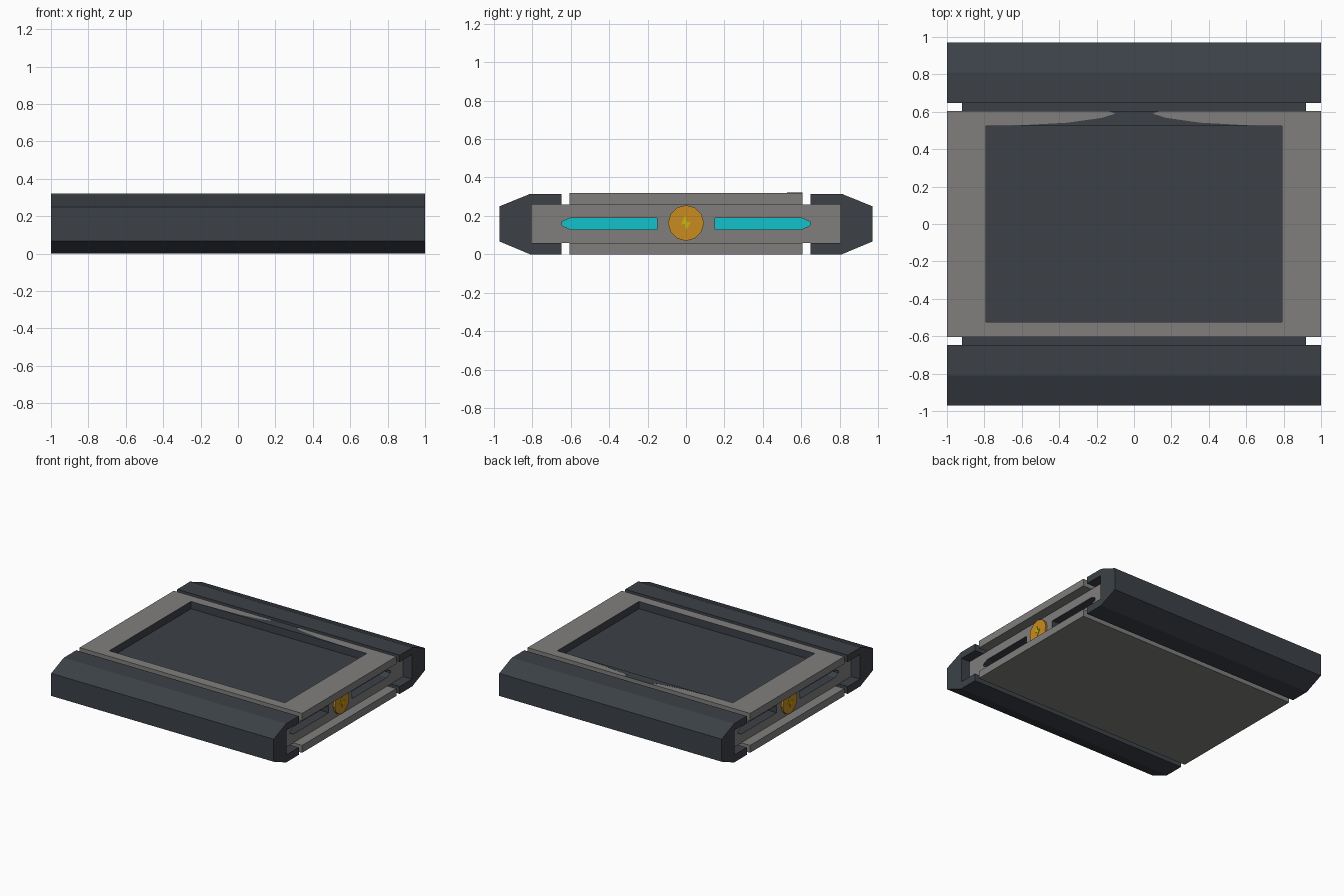
import bpy, bmesh, math

if "Cube" in bpy.data.objects:
    bpy.data.objects.remove(bpy.data.objects["Cube"])


def material(name, rgb):
    m = bpy.data.materials.new(name)
    m.diffuse_color = (*rgb, 1)
    m.use_nodes = True
    m.node_tree.nodes["Principled BSDF"].inputs["Base Color"].default_value = m.diffuse_color
    return m


DARK = material("dark slate", (0.045, 0.053, 0.064))
GRAY = material("mid gray", (0.216, 0.212, 0.208))
CYAN = material("cyan", (0.006, 0.54, 0.60))
ORANGE = material("orange", (0.58, 0.26, 0.014))
YELLOW = material("yellow", (0.58, 0.48, 0.005))


def prism(name, pts, axis, lo, hi, *mats):
    """Extrude an outline: (y, z) points along x, or (x, y) points along z."""
    place = (lambda a, b, t: (t, a, b)) if axis == 'x' else (lambda a, b, t: (a, b, t))
    bm = bmesh.new()
    low = [bm.verts.new(place(a, b, lo)) for a, b in pts]
    high = [bm.verts.new(place(a, b, hi)) for a, b in pts]
    bm.faces.new(low)
    bm.faces.new(high)
    n = len(pts)
    for i in range(n):
        j = (i + 1) % n
        bm.faces.new((low[i], low[j], high[j], high[i]))
    bmesh.ops.recalc_face_normals(bm, faces=bm.faces)
    me = bpy.data.meshes.new(name)
    bm.to_mesh(me)
    bm.free()
    for m in mats:
        me.materials.append(m)
    ob = bpy.data.objects.new(name, me)
    bpy.context.collection.objects.link(ob)
    return ob


def rect(a0, a1, b0, b1):
    return [(a0, b0), (a1, b0), (a1, b1), (a0, b1)]


def cut(ob, cutter):
    cutter.hide_render = True
    mod = ob.modifiers.new("cut", 'BOOLEAN')
    mod.operation = 'DIFFERENCE'
    mod.solver = 'EXACT'
    mod.object = cutter
    bpy.context.view_layer.objects.active = ob
    bpy.ops.object.modifier_apply(modifier=mod.name)
    bpy.data.objects.remove(cutter)


def paint(ob, rule):
    for p in ob.data.polygons:
        p.material_index = rule(p.center, p.normal)


# C-shaped side rails
for s, side in ((-1, "front"), (1, "back")):
    outline = [(0.648, 0.315), (0.81, 0.315), (0.97, 0.25), (0.97, 0.067),
               (0.81, 0), (0.648, 0), (0.648, 0.06), (0.805, 0.06),
               (0.805, 0.26), (0.648, 0.26)]
    prism(side + "_rail", [(s * y, z) for y, z in outline], 'x', -1, 1, DARK)

# Core block with pointed light slots in both ends
core = prism("core", rect(-0.807, 0.807, 0.058, 0.26), 'x', -0.92, 0.92, DARK, GRAY, CYAN)
for sx in (-1, 1):
    for sy in (-1, 1):
        slot = [(0.15, 0.13), (0.60, 0.13), (0.645, 0.15), (0.645, 0.17),
                (0.60, 0.19), (0.15, 0.19)]
        x0, x1 = sorted((sx * 0.77, sx * 1.1))
        cut(core, prism("slot_cutter", [(sy * y, z) for y, z in slot], 'x', x0, x1, DARK))
paint(core, lambda c, n: 0 if abs(n.x) < 0.9 else (1 if abs(c.x) > 0.9 else 2))

# Bottom plate
prism("bottom_plate", rect(-0.605, 0.605, 0, 0.06), 'x', -1, 1, GRAY)

# Top frame around the sunken window, dark inner walls
frame = prism("top_frame", rect(-1, 1, -0.605, 0.605), 'z', 0.26, 0.32, GRAY, DARK)
cut(frame, prism("window_cutter", rect(-0.79, 0.79, -0.525, 0.525), 'z', 0.2, 0.4, GRAY))
paint(frame, lambda c, n: int(abs(n.z) < 0.5 and abs(c.x) < 0.95 and abs(c.y) < 0.59))

# Dark flared patch on the back of the frame
half = [(0.66, 0.525), (0.35, 0.542), (0.17, 0.568), (0.10, 0.59), (0.14, 0.605)]
prism("frame_patch", half + [(-x, y) for x, y in reversed(half)], 'z', 0.317, 0.321, DARK)

# Round badge with a small spark on each end
disc = [(0.093 * math.cos(i * math.tau / 12), 0.163 + 0.093 * math.sin(i * math.tau / 12))
        for i in range(12)]
spark = [(-0.005, 0.205), (-0.026, 0.155), (-0.006, 0.16), (0.0, 0.125),
         (0.025, 0.17), (0.005, 0.168)]
for s, side in ((-1, "left"), (1, "right")):
    for name, pts, a, b, m in (("badge", disc, 0.91, 0.935, ORANGE),
                               ("spark", spark, 0.933, 0.94, YELLOW)):
        x0, x1 = sorted((s * a, s * b))
        prism(side + "_" + name, [(s * y, z) for y, z in pts], 'x', x0, x1, m)
